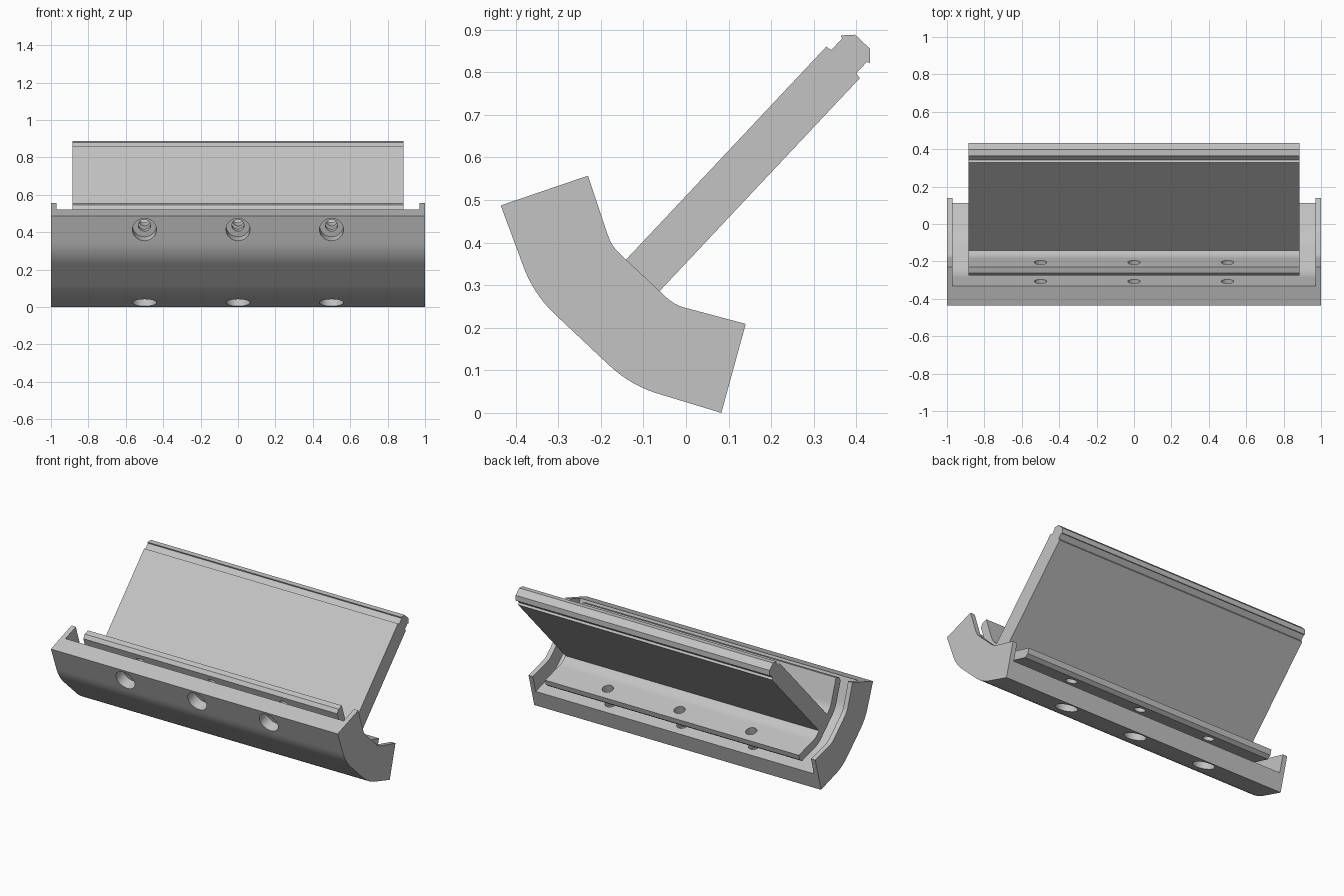
import bpy, bmesh, math
from mathutils import Vector

if "Cube" in bpy.data.objects:
    bpy.data.objects.remove(bpy.data.objects["Cube"], do_unlink=True)

# Tilted section frame: U runs across the part, V along the blade
ORIGIN = Vector((0, -0.176, 0.2435))
U = Vector((0, 0.7286, -0.685))
V = Vector((0, 0.685, 0.7286))
TILT = math.radians(28)
HOLE_X = (-0.5, 0, 0.5)

grey = bpy.data.materials.new("plain grey")
grey.use_nodes = True
colour = (0.55, 0.55, 0.55, 1)
grey.diffuse_color = colour
grey.node_tree.nodes["Principled BSDF"].inputs["Base Color"].default_value = colour


def place(u, v, x=0):
    return ORIGIN + U * u + V * v + Vector((x, 0, 0))


def bend(u, v, radius, steps=8):
    """Arc that starts flat at (u, v) and rises to the arm slope."""
    return [(u + radius * math.sin(TILT * i / steps),
             v + radius * (1 - math.cos(TILT * i / steps))) for i in range(steps + 1)]


def mirrored(half):
    return half + [(-u, v) for u, v in reversed(half)]


def extrude(name, profile, half_width):
    bm = bmesh.new()
    face = bm.faces.new([bm.verts.new(place(u, v, -half_width)) for u, v in profile])
    new = bmesh.ops.extrude_face_region(bm, geom=[face])["geom"]
    bmesh.ops.translate(bm, vec=(2 * half_width, 0, 0),
                        verts=[g for g in new if isinstance(g, bmesh.types.BMVert)])
    bmesh.ops.recalc_face_normals(bm, faces=bm.faces)
    mesh = bpy.data.meshes.new(name)
    bm.to_mesh(mesh)
    bm.free()
    obj = bpy.data.objects.new(name, mesh)
    bpy.context.collection.objects.link(obj)
    mesh.materials.append(grey)
    return obj


def drill(side, x, radius, start, end):
    """Cylinder cutter, measured inward from the outer face of one arm."""
    inward = U * (-side * math.sin(TILT)) + V * math.cos(TILT)
    mouth = place(side * 0.286, -0.036, x)
    bpy.ops.mesh.primitive_cylinder_add(vertices=32, radius=radius, depth=end - start,
                                        location=mouth + inward * (start + end) / 2)
    obj = bpy.context.object
    obj.rotation_euler = inward.to_track_quat("Z", "Y").to_euler()
    obj.data.materials.append(grey)
    return obj


def cut(target, cutter):
    mod = target.modifiers.new("cut", "BOOLEAN")
    mod.operation = "DIFFERENCE"
    mod.solver = "EXACT"
    mod.object = cutter
    cutter.hide_render = True
    bpy.context.view_layer.objects.active = target
    bpy.ops.object.modifier_apply(modifier=mod.name)
    bpy.data.objects.remove(cutter, do_unlink=True)


def finish(obj):
    bpy.ops.object.select_all(action="DESELECT")
    obj.select_set(True)
    bpy.context.view_layer.objects.active = obj
    bpy.ops.object.shade_smooth_by_angle(angle=math.radians(18))
    mod = obj.modifiers.new("even shading", "WEIGHTED_NORMAL")
    mod.keep_sharp = True


# Curved housing with closed ends
outer = bend(0.088, -0.099, 0.29) + [(0.3555, 0)]
inner = [(0.254, 0.1914)] + bend(0.075, 0.109, 0.104)[::-1]
housing = extrude("housing", mirrored(outer + inner), 1.0)

# Channel hollowed between the end walls
channel = bend(0.088, 0.0065, 0.19) + [(0.4822, 0.188), (0.4822, 0.4)]
cut(housing, extrude("channel_cutter", mirrored(channel), 0.97))

# Clamp flange and blade as one T section with a grooved, bevelled tip
flange = bend(0.075, 0.054, 0.156) + [(0.264, 0.1345), (0.270, 0.1615), (0.254, 0.1914)]
flange += bend(0.075, 0.109, 0.104)[::-1]
blade = [(0.054, 0.109), (0.054, 0.795), (0.040, 0.798), (0.040, 0.834),
         (0.047, 0.838), (0.024, 0.862)]
clamp_blade = extrude("clamp_blade", mirrored(flange + blade), 0.885)

# Counterbored bolt holes through both arms
for side in (-1, 1):
    for x in HOLE_X:
        cut(housing, drill(side, x, 0.064, -0.05, 0.07))
        cut(housing, drill(side, x, 0.033, 0.03, 0.14))
        cut(clamp_blade, drill(side, x, 0.033, 0.12, 0.26))

finish(housing)
finish(clamp_blade)
